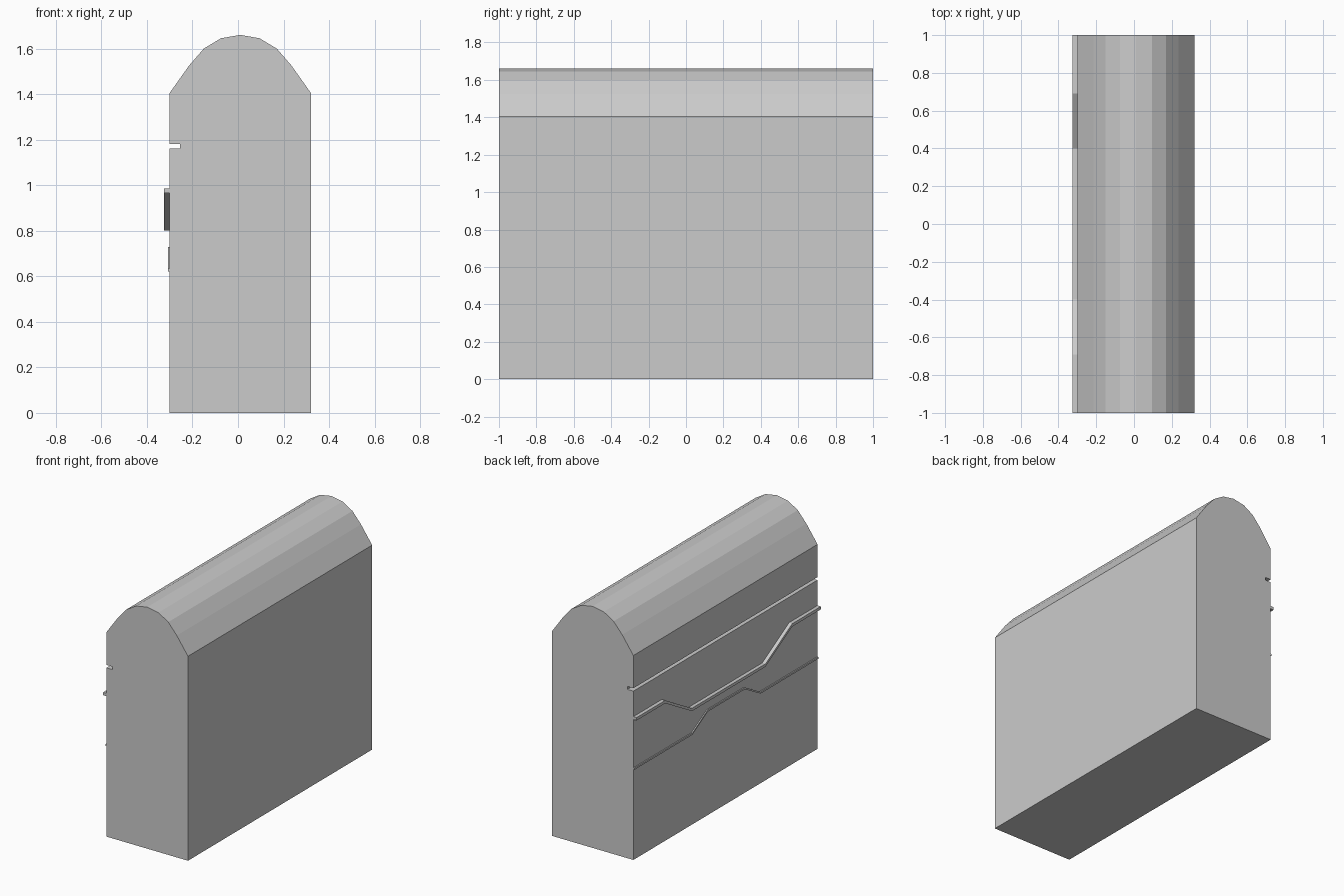
import bpy, bmesh
from mathutils import Vector

if "Cube" in bpy.data.objects:
    bpy.data.objects.remove(bpy.data.objects["Cube"])


def prism(name, outline, offset):
    """Extrude a closed planar outline along offset into a solid."""
    bm = bmesh.new()
    face = bm.faces.new([bm.verts.new(p) for p in outline])
    ext = bmesh.ops.extrude_face_region(bm, geom=[face], use_keep_orig=True)
    verts = [g for g in ext["geom"] if isinstance(g, bmesh.types.BMVert)]
    bmesh.ops.translate(bm, verts=verts, vec=Vector(offset))
    bmesh.ops.recalc_face_normals(bm, faces=bm.faces)
    mesh = bpy.data.meshes.new(name)
    bm.to_mesh(mesh)
    bm.free()
    obj = bpy.data.objects.new(name, mesh)
    bpy.context.collection.objects.link(obj)
    return obj


def ridge(name, path, thickness, depth):
    """Raised strip on the left wall following a (y, z) path."""
    lower = [(-0.30, y, z) for y, z in path]
    upper = [(-0.30, y, z + thickness) for y, z in reversed(path)]
    return prism(name, lower + upper, (-depth, 0, 0))


# Arched body: half of the faceted crown is mirrored about its centre line
cx = 0.01
crown = [(0.31, 1.405), (0.225, 1.525), (0.16, 1.60), (0.085, 1.645)]
right = [(cx + dx, z) for dx, z in crown]
left = [(cx - dx, z) for dx, z in reversed(crown)]
# Straight groove cut into the left wall
groove = [(-0.30, 1.18), (-0.255, 1.18), (-0.255, 1.16), (-0.30, 1.16)]
profile = [(-0.30, 0), (0.32, 0)] + right + [(cx, 1.66)] + left + groove
prism("arched_body", [(x, -1, z) for x, z in profile], (0, 2, 0))

# Upper ridge dips in the middle, lower ridge rises in the middle
ridge("upper_ridge", [(1, 0.965), (0.69, 0.965), (0.40, 0.80),
                      (-0.40, 0.80), (-0.69, 0.965), (-1, 0.965)], 0.02, 0.025)
ridge("lower_ridge", [(1, 0.622), (0.37, 0.622), (0.20, 0.717),
                      (-0.20, 0.717), (-0.37, 0.622), (-1, 0.622)], 0.012, 0.008)
